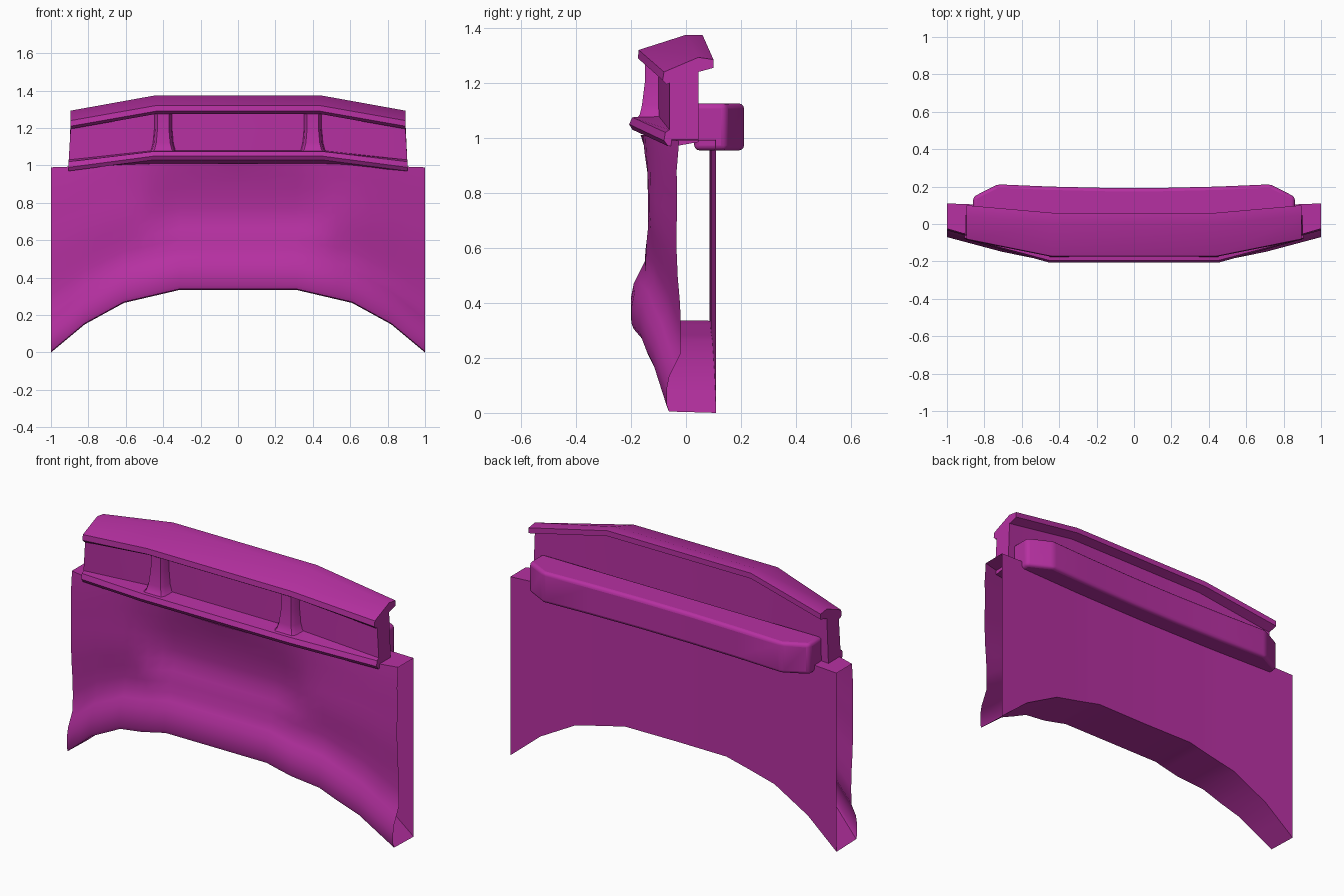
import bpy, bmesh
from mathutils import Vector

if "Cube" in bpy.data.objects:
    bpy.data.objects.remove(bpy.data.objects["Cube"])

mat = bpy.data.materials.new("purple")
mat.diffuse_color = (0.47, 0.03, 0.36, 1)
mat.use_nodes = True
mat.node_tree.nodes["Principled BSDF"].inputs["Base Color"].default_value = mat.diffuse_color


def interp(pts, x):
    """Piecewise linear lookup."""
    for (x0, y0), (x1, y1) in zip(pts, pts[1:]):
        if x <= x1:
            return y0 + (y1 - y0) * (x - x0) / (x1 - x0)
    return pts[-1][1]


def ramp(a, b, v):
    t = min(1, max(0, (v - a) / (b - a)))
    return t * t * (3 - 2 * t)


def loft(name, sections, caps=True, bevel=0, angle=35):
    """Skin a row of closed sections into one object."""
    bm = bmesh.new()
    rings = [[bm.verts.new(p) for p in s] for s in sections]
    n = len(rings[0])
    for a, b in zip(rings, rings[1:]):
        for i in range(n):
            j = (i + 1) % n
            bm.faces.new((a[i], a[j], b[j], b[i]))
    if caps:
        bm.faces.new(rings[0])
        bm.faces.new(rings[-1])
    bmesh.ops.recalc_face_normals(bm, faces=bm.faces)
    me = bpy.data.meshes.new(name)
    bm.to_mesh(me)
    bm.free()
    ob = bpy.data.objects.new(name, me)
    bpy.context.collection.objects.link(ob)
    me.materials.append(mat)
    bpy.ops.object.select_all(action='DESELECT')
    ob.select_set(True)
    bpy.context.view_layer.objects.active = ob
    if bevel:
        m = ob.modifiers.new("bevel", 'BEVEL')
        m.width, m.segments, m.limit_method = bevel, 3, 'ANGLE'
        m.angle_limit = 0.45
    bpy.ops.object.shade_smooth_by_angle(angle=angle * 3.14159 / 180)
    return ob


# main panel: arched lower edge, bulging lip, recessed centre, open ends
ARCH = [(0, .34), (.31, .34), (.61, .27), (.82, .155), (1, .005)]
PLAN = [(0, -.2), (.45, -.2), (.7, -.15), (1, -.07)]
LIP = [(0, .008), (.02, 0), (.08, 0), (.13, .01), (.17, .03), (.21, .05)]
UPPER = [(.12, .052), (.24, .048), (.36, .04), (.48, .036), (.6, .036),
         (.72, .038), (.86, .036)]


def panel_section(x):
    a = abs(x)
    z0, front = interp(ARCH, a), interp(PLAN, a)
    top = interp([(0, 1.01), (.45, 1.01), (1, .99)], a)
    back = interp([(0, .085), (.45, .09), (1, .11)], a)
    z0 = max(z0, 0)
    pts = [Vector((x, front + d, z0 + h)) for h, d in LIP]
    zl = z0 + LIP[-1][0]
    for s, d in UPPER + [(1, .02 + .025 * a)]:
        z = zl + (top - zl) * s
        depth = .05 * (1 - ramp(.35, .6, a)) * ramp(.58, .74, z) * (1 - .7 * ramp(.76, 1, z))
        pts.append(Vector((x, front + d + depth, z)))
    return pts + [Vector((x, back, top)), Vector((x, back, max(z0 - .005, 0)))]


half = [.15, .31, .38, .46, .53, .61, .71, .82, .91, 1]
cols = [-x for x in reversed(half)] + [0] + half
loft("main_panel", [panel_section(x) for x in cols], caps=False)

# upper frame: ledge, wall and hooded top rail in one profile (middle -> end)
MID = [(.01, 1.0), (-.15, 1.01), (-.195, 1.03), (-.207, 1.05), (-.195, 1.075),
       (-.10, 1.08), (-.10, 1.28), (-.15, 1.275), (-.175, 1.29), (-.172, 1.32),
       (0, 1.375), (.06, 1.375), (.06, 1.345), (.01, 1.33)]
END = [(.045, .985), (-.04, .97), (-.065, .97), (-.08, .99), (-.075, 1.02),
       (-.06, 1.03), (-.06, 1.20), (-.07, 1.195), (-.085, 1.21), (-.08, 1.24),
       (.045, 1.293), (.1, 1.285), (.1, 1.255), (.045, 1.24)]


def frame_section(side, prof, x):
    return [(side * (x if z < 1.1 else x - .01), y, z) for y, z in prof]


loft("upper_frame", [frame_section(-1, END, .905), frame_section(-1, MID, .45),
                     frame_section(1, MID, .45), frame_section(1, END, .905)])

# two flared posts between ledge and top rail
POST = [(1.065, -.185, .08), (1.085, -.168, .066), (1.12, -.16, .057),
        (1.2, -.15, .05), (1.285, -.148, .05)]
for side, label in ((-1, "left"), (1, "right")):
    rings = []
    for z, y, w in POST:
        c = side * .4
        rings.append([(c - w, -.08, z), (c - w + .008, y + .02, z), (c - w + .02, y, z),
                      (c + w - .02, y, z), (c + w - .008, y + .02, z), (c + w, -.08, z)])
    loft("post_" + label, rings)

# rear bar with angled ends
plan = [(.86, .03), (.86, .145), (.73, .212), (.45, .2), (.15, .193)]
outline = plan + [(-x, y) for x, y in reversed(plan)]
loft("rear_bar", [[(x, y, z) for x, y in outline] for z in (.955, 1.125)], bevel=.018)
